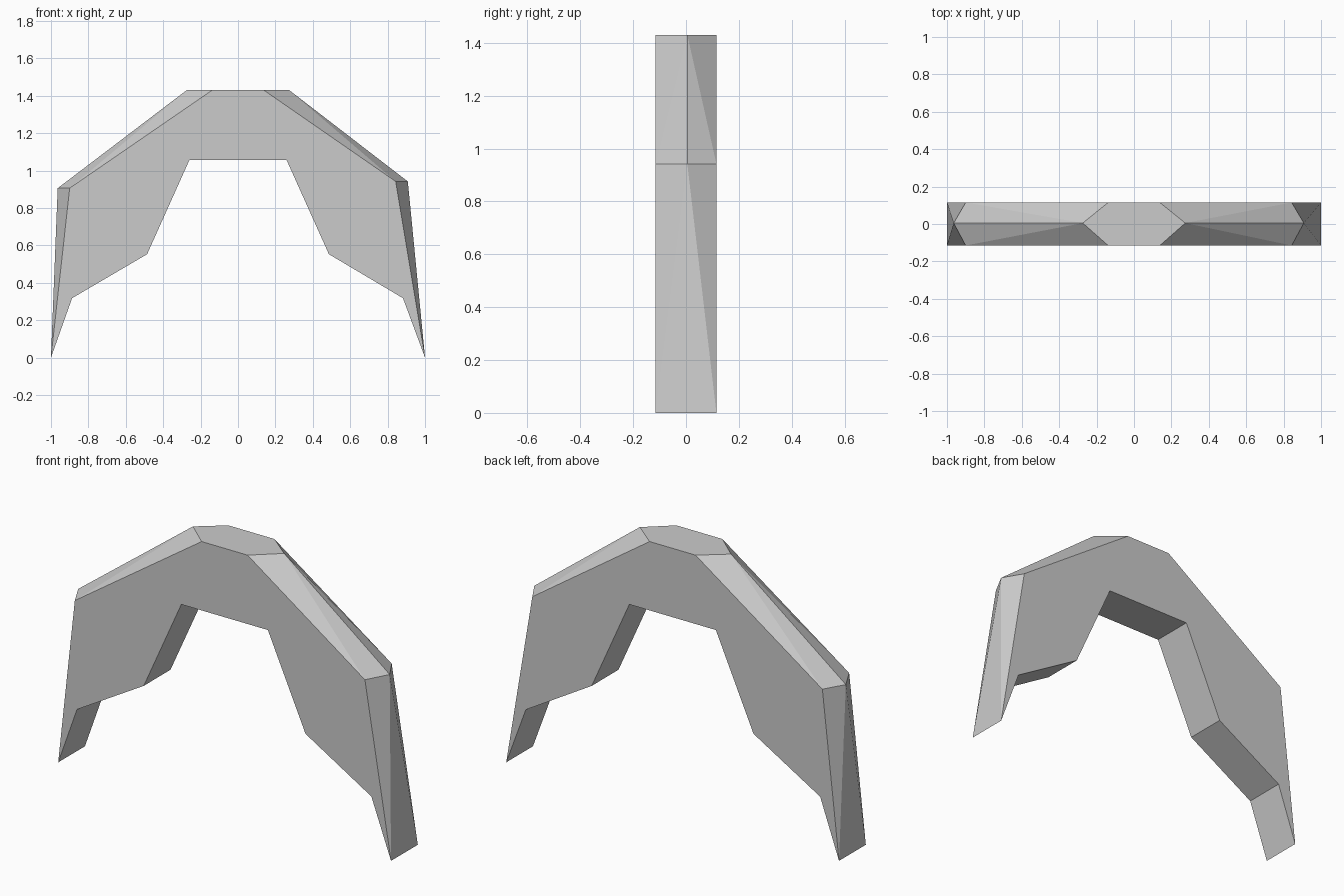
import bpy, bmesh

if "Cube" in bpy.data.objects:
    bpy.data.objects.remove(bpy.data.objects["Cube"])

HALF = 0.115   # half thickness
MID = 0.005    # y of the ridge line

# Outer edge of the flat sides (left foot to right foot), then inner edge back
outer = [(-1, 0), (-0.90, 0.906), (-0.138, 1.43), (0.138, 1.43), (0.843, 0.942), (1, 0)]
inner = [(0.882, 0.318), (0.486, 0.553), (0.26, 1.056), (-0.26, 1.056), (-0.486, 0.553), (-0.887, 0.318)]
# Ridge corners sticking out beyond the sides
ridge_pts = [(-0.964, 0.906), (-0.274, 1.43), (0.274, 1.43), (0.908, 0.942)]

bm = bmesh.new()


def ring(points, y):
    return [bm.verts.new((x, y, z)) for x, z in points]


front = ring(outer + inner, -HALF)
back = ring(outer + inner, HALF)
r = ring(ridge_pts, MID)

# Flat sides
bm.faces.new(front)
bm.faces.new(back[::-1])

# Underside of the arch
for i in range(5, 12):
    j = (i + 1) % 12
    bm.faces.new((front[i], front[j], back[j], back[i]))

# Flat top
bm.faces.new((front[2], front[3], r[2], back[3], back[2], r[1]))

# Faceted shoulders and legs, left then right
for foot, low, high, rl, rh in ((0, 1, 2, r[0], r[1]), (5, 4, 3, r[3], r[2])):
    bm.faces.new((front[foot], back[foot], rl))
    for side in (front, back):
        bm.faces.new((side[foot], side[low], rl))
        bm.faces.new((side[low], rl, rh))
        bm.faces.new((side[low], rh, side[high]))

bmesh.ops.recalc_face_normals(bm, faces=bm.faces[:])
mesh = bpy.data.meshes.new("arch")
bm.to_mesh(mesh)
bm.free()
bpy.context.collection.objects.link(bpy.data.objects.new("arch", mesh))
